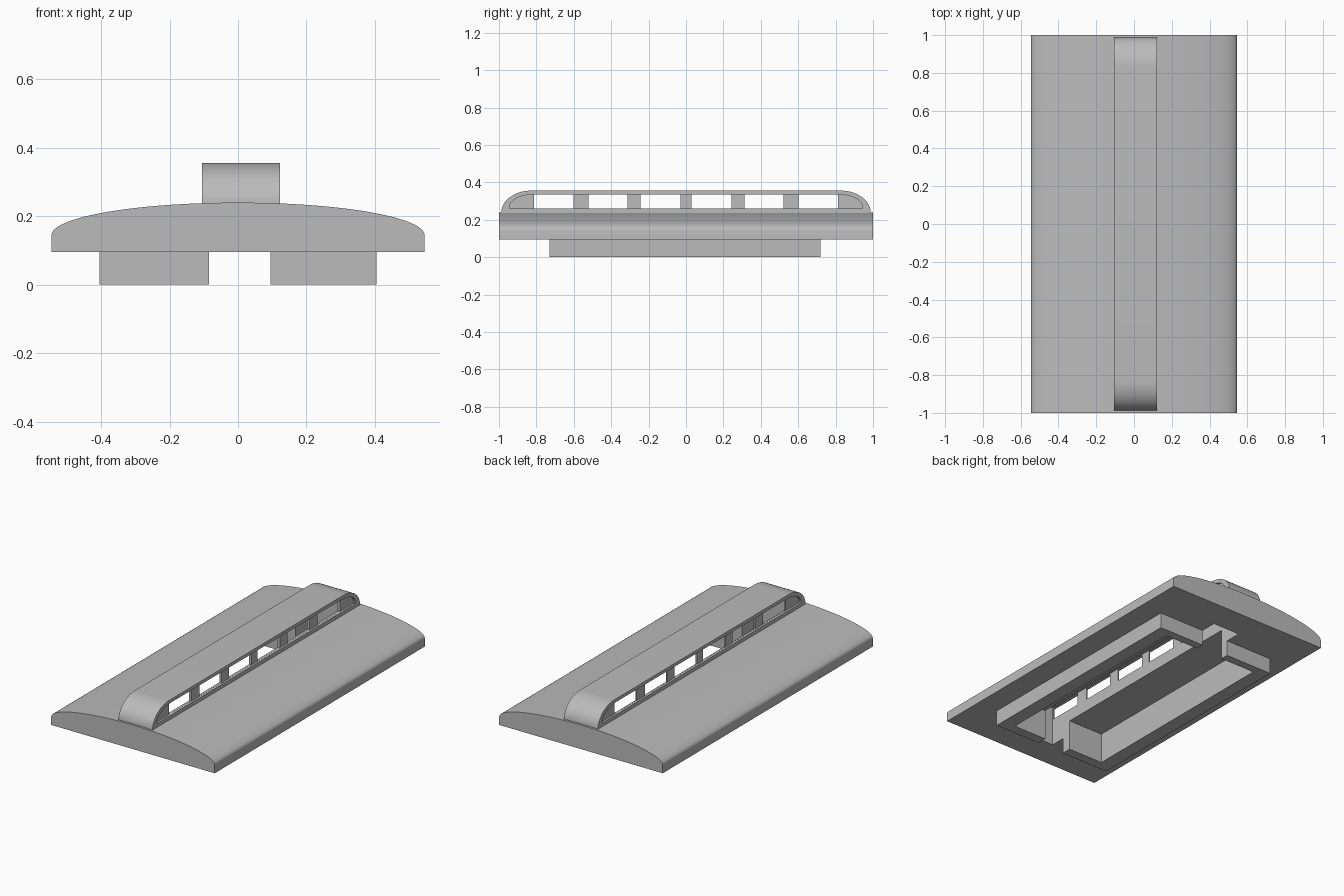
import bpy, bmesh, math
from mathutils import Vector

cube = bpy.data.objects.get("Cube")
if cube:
    bpy.data.objects.remove(cube, do_unlink=True)

grey = bpy.data.materials.new("light_grey")
grey.use_nodes = True
GREY = (0.5, 0.5, 0.5, 1)
grey.diffuse_color = GREY
grey.node_tree.nodes["Principled BSDF"].inputs["Base Color"].default_value = GREY


def prism(name, points, direction):
    """Closed outline swept along a direction."""
    bm = bmesh.new()
    face = bm.faces.new([bm.verts.new(p) for p in points])
    swept = bmesh.ops.extrude_face_region(bm, geom=[face])["geom"]
    verts = [g for g in swept if isinstance(g, bmesh.types.BMVert)]
    bmesh.ops.translate(bm, verts=verts, vec=Vector(direction))
    bmesh.ops.recalc_face_normals(bm, faces=bm.faces)
    mesh = bpy.data.meshes.new(name)
    bm.to_mesh(mesh)
    bm.free()
    mesh.materials.append(grey)
    obj = bpy.data.objects.new(name, mesh)
    bpy.context.collection.objects.link(obj)
    return obj


def box(name, x0, x1, y0, y1, z0, z1):
    outline = [(x0, y0, z0), (x1, y0, z0), (x1, y1, z0), (x0, y1, z0)]
    return prism(name, outline, (0, 0, z1 - z0))


def cut(obj, cutter):
    mod = obj.modifiers.new("cut", "BOOLEAN")
    mod.operation = "DIFFERENCE"
    mod.solver = "EXACT"
    mod.object = cutter
    bpy.context.view_layer.objects.active = obj
    bpy.ops.object.modifier_apply(modifier=mod.name)
    bpy.data.objects.remove(cutter, do_unlink=True)


def smooth(obj):
    bpy.ops.object.select_all(action="DESELECT")
    obj.select_set(True)
    bpy.context.view_layer.objects.active = obj
    bpy.ops.object.shade_smooth_by_angle(angle=math.radians(25))


def rounded_bar(half, straight, z0, z1, rise, x, steps=12):
    """Side outline of a long bar whose upper ends are quarter ellipses."""
    pts = [(-half, z0), (half, z0)]
    arc = [(straight + (half - straight) * math.cos(a), z1 - rise + rise * math.sin(a))
           for a in (math.pi / 2 * i / steps for i in range(steps + 1))]
    pts += arc + [(-y, z) for y, z in reversed(arc)]
    return [(x, y, z) for y, z in pts]


# Cavity shared by roof, rim and raised skylight
CAV_L, CAV_R, CAV_Y = -0.085, 0.095, 0.82

# Curved roof with a recessed underside
HALF, SPRING, CROWN = 0.545, 0.145, 0.24
arc = [(HALF * math.cos(a), -1, SPRING + (CROWN - SPRING) * math.sin(a))
       for a in (math.pi * i / 48 for i in range(49))]
roof = prism("roof", [(-HALF, -1, 0.095), (HALF, -1, 0.095)] + arc, (0, 2, 0))
cut(roof, box("recess_cutter", -0.32, 0.32, -0.67, 0.67, 0, 0.185))
cut(roof, box("slot_cutter", CAV_L, CAV_R, -CAV_Y, CAV_Y, 0, 0.5))
smooth(roof)

# Locating rim below the roof, open in the middle of both ends
rim = box("underside_rim", -0.405, 0.405, -0.73, 0.72, 0, 0.096)
cut(rim, box("rim_cutter", -0.32, 0.32, -0.67, 0.67, -1, 1))
cut(rim, box("gap_cutter", CAV_L, CAV_R, -1, 1, -1, 1))

# Raised skylight with rounded ends
LEFT, RIGHT = -0.105, 0.122
skylight = prism("skylight", rounded_bar(0.988, 0.83, 0.205, 0.356, 0.12, LEFT),
                 (RIGHT - LEFT, 0, 0))
cut(skylight, box("hollow_cutter", CAV_L, CAV_R, -CAV_Y, CAV_Y, 0, 0.337))

# Shallow panel let into each side of the skylight
DEPTH = 0.012
for x in (LEFT - 0.1, RIGHT - DEPTH):
    cut(skylight, prism("panel_cutter", rounded_bar(0.945, 0.81, 0.26, 0.336, 0.07, x),
                        (0.1 + DEPTH, 0, 0)))

# Six windows right through both sides
for side in (-1, 1):
    for near, far in ((0.03, 0.242), (0.312, 0.522), (0.602, 0.812)):
        y0, y1 = sorted((side * near, side * far))
        cut(skylight, box("window_cutter", -0.3, 0.3, y0, y1, 0.2605, 0.3355))
smooth(skylight)
